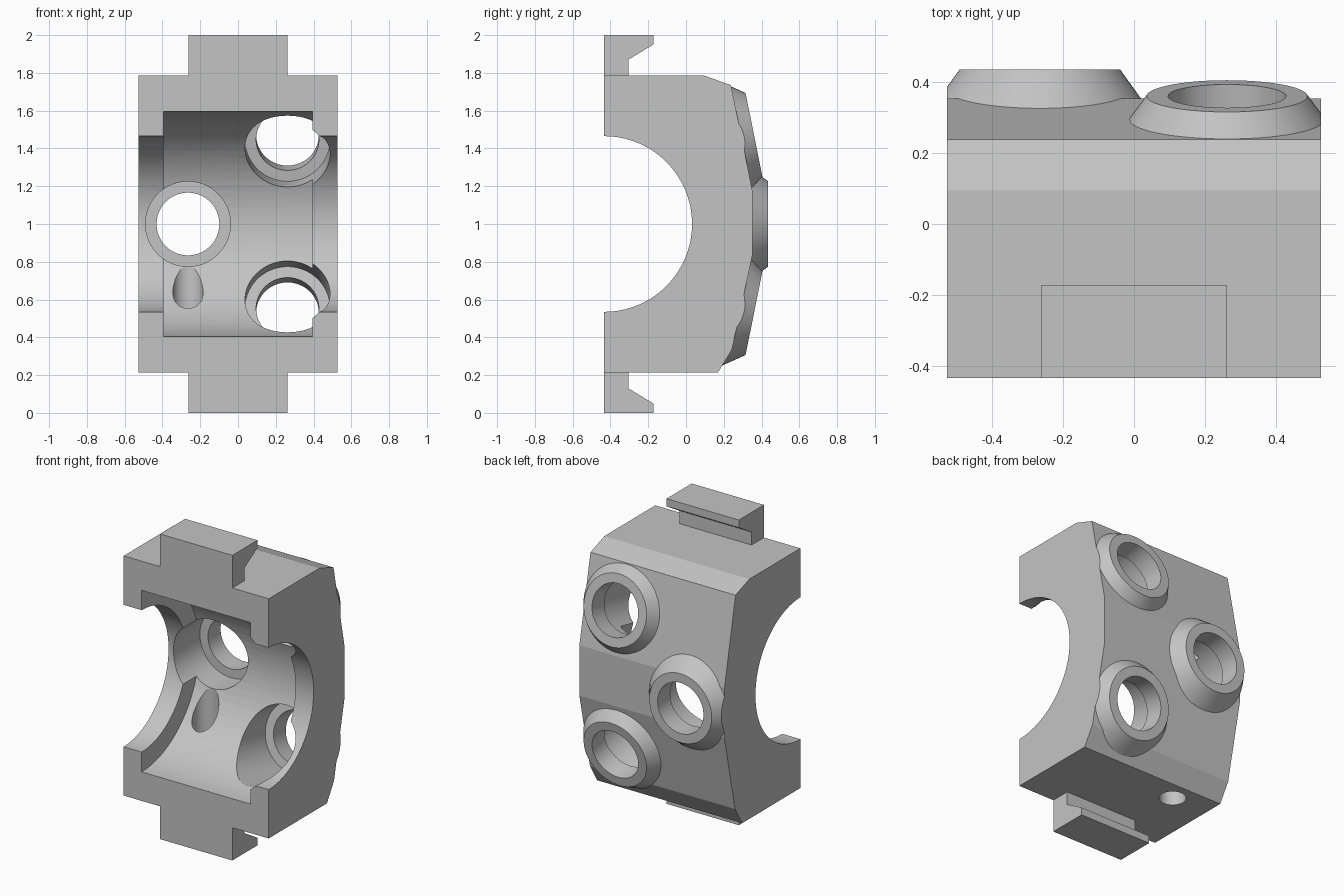
import bpy
import bmesh
from math import radians
from mathutils import Matrix, Vector

cube = bpy.data.objects.get("Cube")
if cube:
    bpy.data.objects.remove(cube, do_unlink=True)

gray = bpy.data.materials.new("plain gray")
gray.use_nodes = True
gray.diffuse_color = (0.55, 0.55, 0.55, 1)
gray.node_tree.nodes["Principled BSDF"].inputs["Base Color"].default_value = gray.diffuse_color

FRONT, HALF_X, MID_Z = -0.433, 0.526, 1.0


def make_object(name, bm):
    bmesh.ops.recalc_face_normals(bm, faces=bm.faces)
    mesh = bpy.data.meshes.new(name)
    bm.to_mesh(mesh)
    bm.free()
    mesh.materials.append(gray)
    obj = bpy.data.objects.new(name, mesh)
    bpy.context.collection.objects.link(obj)
    return obj


def prism(name, profile, half_x):
    """Side profile of (y, z) points, extruded along x."""
    bm = bmesh.new()
    face = bm.faces.new([bm.verts.new((-half_x, y, z)) for y, z in profile])
    new = bmesh.ops.extrude_face_region(bm, geom=[face])["geom"]
    bmesh.ops.translate(bm, vec=(2 * half_x, 0, 0),
                        verts=[v for v in new if isinstance(v, bmesh.types.BMVert)])
    return make_object(name, bm)


def cone(name, start, axis, length, r1, r2):
    """Round part running from start along axis."""
    axis = Vector(axis).normalized()
    bm = bmesh.new()
    turn = Vector((0, 0, 1)).rotation_difference(axis).to_matrix().to_4x4()
    place = Matrix.Translation(Vector(start) + axis * length / 2) @ turn
    bmesh.ops.create_cone(bm, cap_ends=True, segments=80, radius1=r1, radius2=r2,
                          depth=length, matrix=place)
    return make_object(name, bm)


def combine(target, tool, operation):
    mod = target.modifiers.new(operation, 'BOOLEAN')
    mod.operation, mod.solver, mod.object = operation, 'EXACT', tool
    bpy.context.view_layer.objects.active = target
    bpy.ops.object.modifier_apply(modifier=mod.name)


def use_tool(target, tool, operation):
    combine(target, tool, operation)
    bpy.data.objects.remove(tool, do_unlink=True)


# Main block
body = prism("bearing_block", [(FRONT, 0.215), (0.17, 0.215), (0.243, 0.335), (0.353, 0.84),
                               (0.353, 1.17), (0.238, 1.735), (0.095, 1.786), (FRONT, 1.786)], HALF_X)

# Hooked tabs at the top and bottom
hook = [(FRONT, 0.7), (-0.305, 0.7), (-0.305, 0.87), (-0.173, 0.95), (-0.173, 1), (FRONT, 1)]
for side in (1, -1):
    tab = prism("tab", [(y, MID_Z + side * h) for y, h in hook], 0.262)
    use_tool(body, tab, 'UNION')

# Conical bosses: mouth centre and outward axis
ports = [((-0.265, 0.435, MID_Z), Vector((0, 1, 0)))]
for side in (1, -1):
    outward = Matrix.Rotation(radians(11.4) * side, 3, 'X') @ Vector((0, 1, 0))
    ports.append(((0.262, 0.36, MID_Z + side * 0.472), outward))
slab = prism("trim_slab", [(-1, -1), (1, -1), (1, 3), (-1, 3)], HALF_X)
for mouth, outward in ports:
    boss = cone("boss", mouth, -outward, 0.11, 0.226, 0.305)
    combine(boss, slab, 'INTERSECT')
    use_tool(body, boss, 'UNION')
bpy.data.objects.remove(slab, do_unlink=True)

# Shaft opening and wider inner chamber
for radius, half in ((0.465, 0.7), (0.595, 0.395)):
    bore = cone("bore", (-half, FRONT, MID_Z), (1, 0, 0), 2 * half, radius, radius)
    use_tool(body, bore, 'DIFFERENCE')

# Stepped port holes
for mouth, outward in ports:
    mouth = Vector(mouth)
    wide = cone("counterbore", mouth - outward * 0.13, -outward, 0.8, 0.225, 0.225)
    use_tool(body, wide, 'DIFFERENCE')
    narrow = cone("port_hole", mouth + outward * 0.1, -outward, 0.4, 0.166, 0.166)
    use_tool(body, narrow, 'DIFFERENCE')

# Drain hole through the floor
drain = cone("drain", (-0.265, 0.04, 0.1), (0, 0, 1), 0.9, 0.08, 0.08)
use_tool(body, drain, 'DIFFERENCE')

bpy.ops.object.select_all(action='DESELECT')
body.select_set(True)
bpy.context.view_layer.objects.active = body
bpy.ops.object.shade_smooth_by_angle(angle=radians(10))
